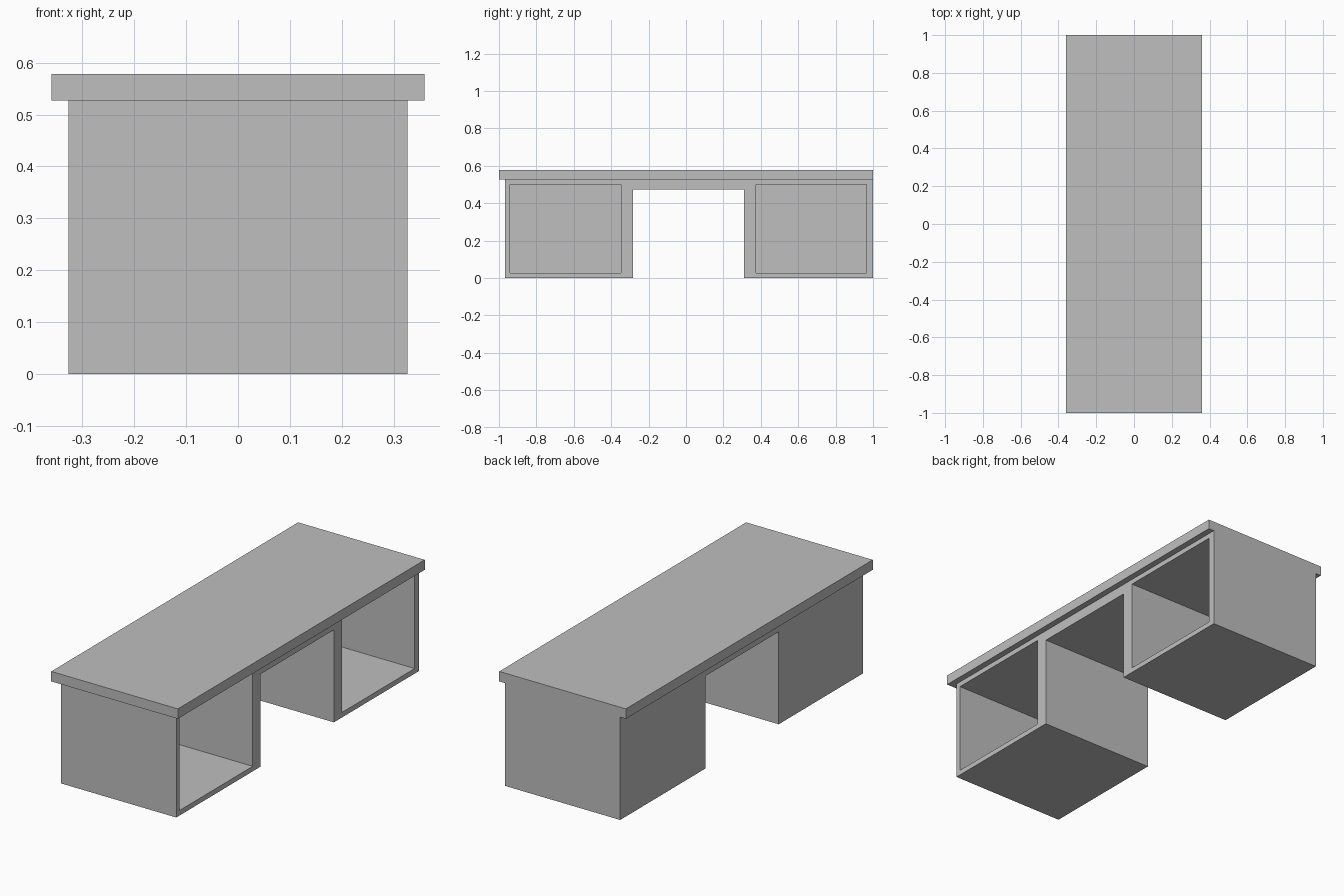
import bpy
import bmesh

if "Cube" in bpy.data.objects:
    bpy.data.objects.remove(bpy.data.objects["Cube"], do_unlink=True)

# Single plain grey finish
grey = bpy.data.materials.new("plain grey")
grey.use_nodes = True
colour = (0.52, 0.52, 0.52, 1)
grey.diffuse_color = colour
grey.node_tree.nodes["Principled BSDF"].inputs["Base Color"].default_value = colour


def prism(name, profile, x0, x1):
    """Extrude a (y, z) profile along x."""
    bm = bmesh.new()
    face = bm.faces.new([bm.verts.new((x0, y, z)) for y, z in profile])
    extruded = bmesh.ops.extrude_face_region(bm, geom=[face])["geom"]
    verts = [v for v in extruded if isinstance(v, bmesh.types.BMVert)]
    bmesh.ops.translate(bm, verts=verts, vec=(x1 - x0, 0, 0))
    bmesh.ops.recalc_face_normals(bm, faces=bm.faces)
    mesh = bpy.data.meshes.new(name)
    bm.to_mesh(mesh)
    bm.free()
    mesh.materials.append(grey)
    obj = bpy.data.objects.new(name, mesh)
    bpy.context.collection.objects.link(obj)
    return obj


def rect(y0, y1, z0, z1):
    return [(y0, z0), (y1, z0), (y1, z1), (y0, z1)]


half_depth, top_half = 0.327, 0.359
front, back = -0.967, 1.0
knee_front, knee_back, knee_top = -0.284, 0.31, 0.474
base_top, height = 0.527, 0.578
panel = 0.026

# Worktop, flush with the base at the back end
prism("worktop", rect(-1, 1, base_top, height), -top_half, top_half)

# Two pedestals joined by a rail over the knee space
base = prism("pedestal_base", [
    (front, 0), (knee_front, 0), (knee_front, knee_top), (knee_back, knee_top),
    (knee_back, 0), (back, 0), (back, base_top), (front, base_top),
], -half_depth, half_depth)

# Open compartments, hollowed from the +x side
for label, y0, y1 in (("front", -0.941, -0.348), ("back", 0.374, 0.964)):
    cutter = prism(label + "_compartment_cutter",
                   rect(y0, y1, panel, base_top - panel),
                   panel - half_depth, half_depth + 0.1)
    cutter.hide_render = True
    cutter.hide_viewport = True
    cut = base.modifiers.new(label + " compartment", "BOOLEAN")
    cut.operation = "DIFFERENCE"
    cut.solver = "EXACT"
    cut.object = cutter
